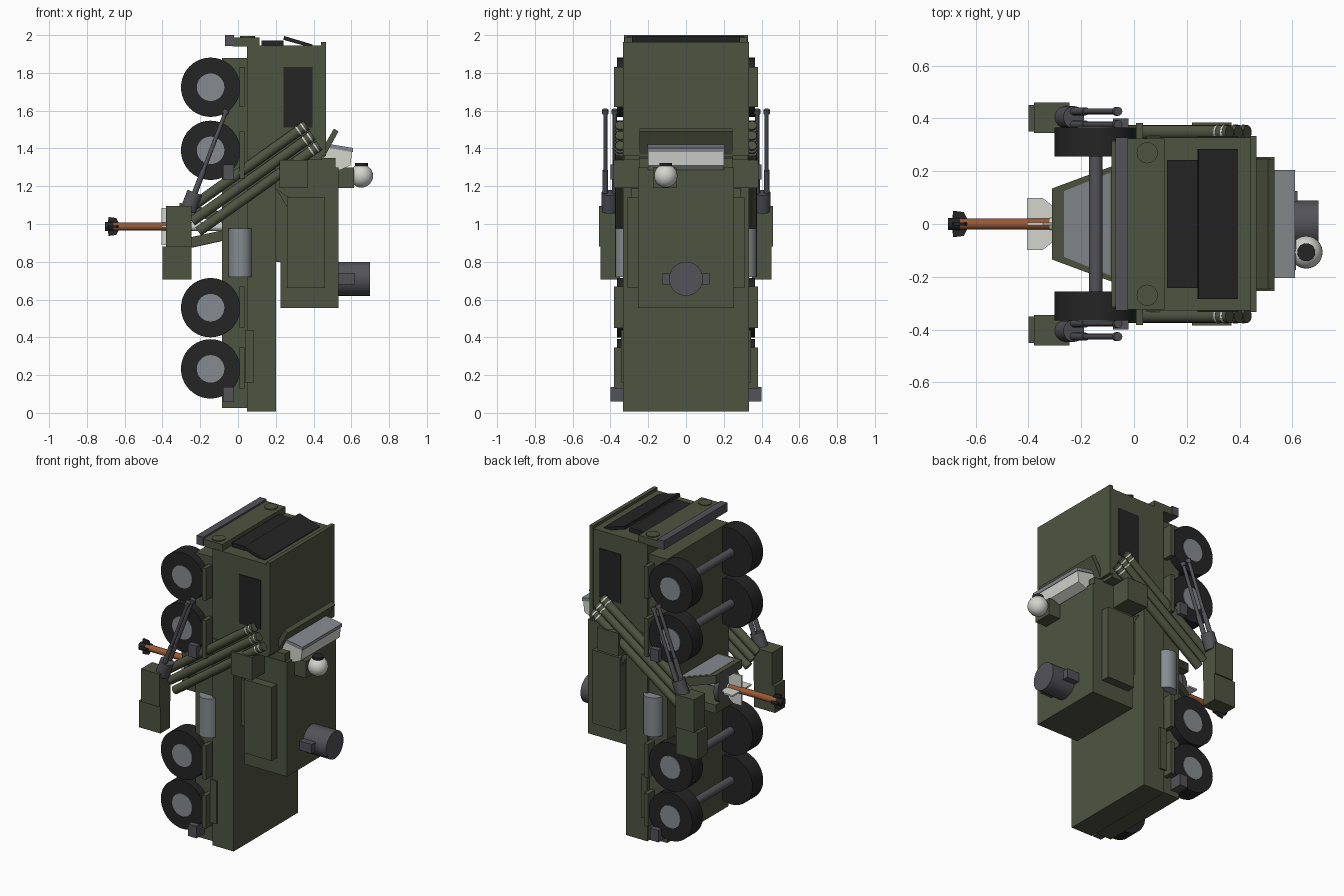
import bpy, bmesh, math
from mathutils import Vector, Matrix

if "Cube" in bpy.data.objects:
    bpy.data.objects.remove(bpy.data.objects["Cube"])


def mat(name, r, g, b):
    m = bpy.data.materials.new(name)
    m.diffuse_color = (r, g, b, 1)
    m.use_nodes = True
    m.node_tree.nodes["Principled BSDF"].inputs["Base Color"].default_value = m.diffuse_color
    return m


GREEN = mat("olive green", 0.078, 0.088, 0.052)
BLACK = mat("tire black", 0.018, 0.018, 0.019)
STEEL = mat("dark steel", 0.085, 0.085, 0.098)
GREY = mat("mid grey", 0.24, 0.26, 0.28)
WHITE = mat("off white", 0.66, 0.66, 0.62)
BROWN = mat("copper brown", 0.32, 0.10, 0.035)


def finish(name, bm, m, smooth=False):
    bmesh.ops.recalc_face_normals(bm, faces=bm.faces)
    me = bpy.data.meshes.new(name)
    bm.to_mesh(me)
    bm.free()
    me.materials.append(m)
    ob = bpy.data.objects.new(name, me)
    bpy.context.collection.objects.link(ob)
    if smooth:
        bpy.ops.object.select_all(action='DESELECT')
        ob.select_set(True)
        bpy.context.view_layer.objects.active = ob
        bpy.ops.object.shade_smooth_by_angle(angle=math.radians(35))
    return ob


def box(name, x, y, z, m):
    bm = bmesh.new()
    c = Vector((sum(x) / 2, sum(y) / 2, sum(z) / 2))
    s = (abs(x[1] - x[0]), abs(y[1] - y[0]), abs(z[1] - z[0]), 1)
    bmesh.ops.create_cube(bm, size=1, matrix=Matrix.Translation(c) @ Matrix.Diagonal(s))
    return finish(name, bm, m)


def side_box(name, x, y, z, m):
    for s, n in ((-1, "right"), (1, "left")):
        box(f"{name}_{n}", x, (s * y[0], s * y[1]), z, m)


def rod(name, a, b, r, m, r2=None, seg=24):
    a, b = Vector(a), Vector(b)
    d = b - a
    bm = bmesh.new()
    M = Matrix.Translation((a + b) / 2) @ d.to_track_quat('Z', 'Y').to_matrix().to_4x4()
    bmesh.ops.create_cone(bm, cap_ends=True, segments=seg, radius1=r,
                          radius2=r if r2 is None else r2, depth=d.length, matrix=M)
    return finish(name, bm, m, True)


def prism(name, pts, y, m):
    """Extrude an x/z outline along y."""
    bm = bmesh.new()
    lo = [bm.verts.new((p[0], y[0], p[1])) for p in pts]
    f = bm.faces.new(lo)
    r = bmesh.ops.extrude_face_region(bm, geom=[f])
    vs = [v for v in r['geom'] if isinstance(v, bmesh.types.BMVert)]
    bmesh.ops.translate(bm, vec=(0, y[1] - y[0], 0), verts=vs)
    return finish(name, bm, m)


def taper_plate(name, a, b, wa, wb, t, m):
    """Trapezoid plate from a to b (x, z), half widths wa and wb, thickness t in z."""
    bm = bmesh.new()
    top = [bm.verts.new((p[0], s * w, p[1] + h)) for h in (0, t)
           for p, w, s in ((a, wa, -1), (a, wa, 1), (b, wb, 1), (b, wb, -1))]
    bm.faces.new(top[:4])
    bm.faces.new(top[4:])
    for i in range(4):
        j = (i + 1) % 4
        bm.faces.new((top[i], top[j], top[j + 4], top[i + 4]))
    return finish(name, bm, m)


# hull, chassis and cab
box("chassis", (-0.085, 0.05), (-0.315, 0.315), (0.025, 1.88), GREEN)
box("rear_deck", (0.047, 0.202), (-0.333, 0.333), (0.008, 1.36), GREEN)
box("cab", (0.047, 0.445), (-0.328, 0.328), (1.34, 1.945), GREEN)
box("cab_roof", (0.44, 0.465), (-0.333, 0.333), (1.36, 1.963), GREEN)
side_box("side_window", (0.24, 0.395), (0.32, 0.333), (1.51, 1.83), BLACK)
box("lower_windscreen", (0.125, 0.24), (-0.243, 0.243), (1.94, 1.972), BLACK)
prism("windscreen_visor", [(0.24, 1.975), (0.245, 1.995), (0.395, 1.95), (0.395, 1.932)],
      (-0.285, 0.285), BLACK)
box("bumper_mount", (-0.03, 0.115), (-0.325, 0.325), (1.94, 1.988), GREEN)
box("bumper_bar", (-0.07, -0.022), (-0.328, 0.328), (1.943, 2.0), STEEL)
for s in (-1, 1):
    rod("headlight", (0.05, s * 0.27, 1.98), (0.05, s * 0.27, 1.994), 0.04, GREEN)

# wheels, hubs, axles and fenders
for z in (1.724, 1.39, 0.557, 0.233):
    rod("axle", (-0.145, -0.27, z), (-0.145, 0.27, z), 0.026, STEEL)
    for s in (-1, 1):
        rod("tire", (-0.145, s * 0.256, z), (-0.145, s * 0.366, z), 0.157, BLACK, seg=40)
        rod("hub", (-0.145, s * 0.3, z), (-0.145, s * 0.37, z), 0.073, GREY)
for z in ((1.62, 1.83), (1.24, 1.49), (0.45, 0.67), (0.13, 0.345)):
    side_box("fender", (0.008, 0.035), (0.31, 0.382), z, GREEN)
side_box("side_locker", (0.04, 0.085), (0.32, 0.345), (0.16, 0.44), GREEN)
for z in ((0.06, 0.138), (1.235, 1.315)):
    side_box("step_block", (-0.08, -0.02), (0.3, 0.4), z, STEEL)

# launch tubes, tanks, pods and struts on both flanks
for s in (-1, 1):
    for hx, hz in ((0.362, 1.523), (0.396, 1.47), (0.43, 1.416)):
        a, d = Vector((hx, s * 0.348, hz)), Vector((-0.64, 0, -0.456))
        rod("launch_tube", a, a + d, 0.027, GREEN, seg=16)
        for t in (0.02, 0.06):
            rod("tube_ring", a + d * t, a + d * (t + 0.01), 0.029, WHITE, seg=16)
    rod("side_tank", (0.012, s * 0.312, 0.72), (0.012, s * 0.312, 0.975), 0.063, GREY)
    base, top = Vector((-0.265, s * 0.405, 1.07)), Vector((-0.06, s * 0.405, 1.605))
    rod("strut_base", base, base.lerp(top, 0.18), 0.042, STEEL)
    for o in (-0.028, 0.022):
        off = Vector((0, s * o, 0))
        rod("strut_rod", base + off, top + off, 0.011, STEEL, seg=12)
        rod("strut_sleeve", base + off, base.lerp(top, 0.4) + off, 0.015, STEEL, seg=12)
        rod("strut_tip", base.lerp(top, 0.96) + off, top + off, 0.017, STEEL, seg=12)
side_box("upper_pod", (-0.38, -0.245), (0.345, 0.46), (0.88, 1.095), GREEN)
side_box("lower_pod", (-0.40, -0.245), (0.35, 0.452), (0.705, 0.88), GREEN)

# roof turret
box("turret", (0.225, 0.532), (-0.254, 0.254), (0.555, 1.30), GREEN)
box("turret_neck", (0.19, 0.515), (-0.25, 0.25), (0.8, 1.35), GREEN)
side_box("turret_cheek", (0.26, 0.46), (0.25, 0.31), (0.66, 1.14), GREEN)
for s in (-1, 1):
    prism("cheek_wedge", [(0.2, 1.19), (0.27, 1.07), (0.27, 1.14)],
          (s * 0.25, s * 0.29), GREEN)
side_box("turret_side_box", (0.22, 0.37), (0.25, 0.385), (1.19, 1.34), GREEN)
prism("tilted_hatch", [(0.425, 1.36), (0.508, 1.505), (0.532, 1.49), (0.455, 1.35)],
      (-0.245, 0.245), GREEN)

# sensor tray on the turret
prism("sensor_tray", [(0.44, 1.30), (0.43, 1.415), (0.605, 1.39), (0.595, 1.31), (0.54, 1.285)],
      (-0.2, 0.2), WHITE)
prism("tray_lid", [(0.43, 1.412), (0.432, 1.432), (0.61, 1.402), (0.608, 1.38)],
      (-0.205, 0.205), GREY)
box("sensor_mount", (0.53, 0.615), (-0.175, -0.05), (1.19, 1.30), GREEN)
bm = bmesh.new()
bmesh.ops.create_uvsphere(bm, u_segments=24, v_segments=14, radius=0.062,
                          matrix=Matrix.Translation((0.653, -0.107, 1.255)))
finish("sensor_ball", bm, WHITE, True)
rod("sensor_cap", (0.653, -0.107, 1.29), (0.653, -0.107, 1.322), 0.034, BLACK)

# rear drum
rod("drum", (0.52, 0, 0.71), (0.70, 0, 0.71), 0.09, STEEL, seg=32)
box("drum_tabs", (0.53, 0.62), (-0.125, 0.125), (0.68, 0.74), STEEL)

# open belly doors with disc, and missile between them
for s, n in ((1, "upper"), (-1, "lower")):
    z0, z1 = 0.987 + s * 0.075, 0.987 + s * 0.125
    taper_plate(f"belly_door_{n}", (-0.08, z0), (-0.31, z1), 0.22, 0.135, -s * 0.055, GREEN)
    zt = s * 0.004
    taper_plate(f"door_panel_{n}", (-0.09, z0 + zt), (-0.265, z1 - s * 0.012 + zt),
                0.195, 0.125, -s * 0.01, GREY)
rod("belly_disc", (-0.31, 0, 0.987), (-0.28, 0, 0.987), 0.115, STEEL, seg=32)
rod("missile_body", (-0.32, 0, 0.987), (-0.07, 0, 0.987), 0.024, WHITE)
rod("missile_motor", (-0.69, 0, 0.987), (-0.30, 0, 0.987), 0.021, BROWN)
rod("missile_nozzle", (-0.705, 0, 0.987), (-0.66, 0, 0.987), 0.023, BLACK)


def fins(name, pts, t, m):
    """Four radial fins from an (x, radius) outline."""
    for k in range(4):
        ob = prism(name, pts, (-t, t), m)
        ob.data.transform(Matrix.Translation((0, 0, 0.987)) @ Matrix.Rotation(k * math.pi / 2, 4, 'X'))


fins("main_fin", [(-0.31, 0.01), (-0.31, 0.07), (-0.345, 0.098), (-0.405, 0.098), (-0.405, 0.01)],
     0.005, WHITE)
fins("tail_fin", [(-0.63, 0.015), (-0.645, 0.045), (-0.685, 0.05), (-0.69, 0.015)], 0.005, BLACK)
